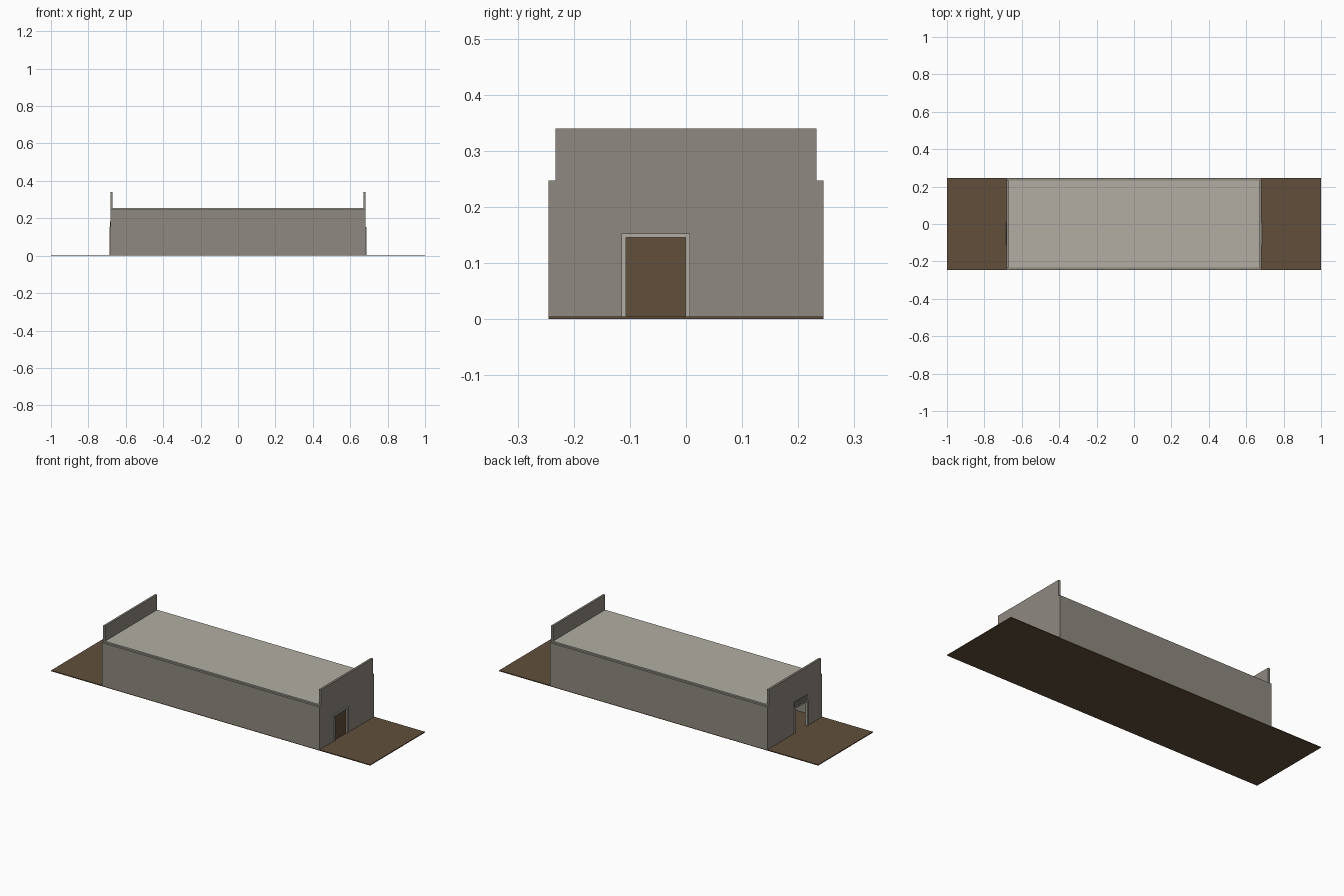
import bpy
import bmesh

cube = bpy.data.objects.get("Cube")
if cube:
    bpy.data.objects.remove(cube, do_unlink=True)


def material(name, srgb):
    col = [((c / 255 + 0.055) / 1.055) ** 2.4 for c in srgb] + [1.0]
    m = bpy.data.materials.new(name)
    m.use_nodes = True
    m.diffuse_color = col
    bsdf = next(n for n in m.node_tree.nodes if n.type == 'BSDF_PRINCIPLED')
    bsdf.inputs["Base Color"].default_value = col
    bsdf.inputs["Roughness"].default_value = 0.9
    return m


WALL = material("grey concrete", (143, 138, 129))
LIGHT = material("light concrete", (178, 174, 164))
EARTH = material("brown earth", (97, 79, 59))
DARK = material("dark grey panel", (112, 107, 99))


def extrude_x(name, outline, x0, x1, mat):
    """Extrude a closed (y, z) outline from x0 to x1."""
    bm = bmesh.new()
    face = bm.faces.new([bm.verts.new((x0, y, z)) for y, z in outline])
    ext = bmesh.ops.extrude_face_region(bm, geom=[face])
    verts = [g for g in ext["geom"] if isinstance(g, bmesh.types.BMVert)]
    bmesh.ops.translate(bm, verts=verts, vec=(x1 - x0, 0, 0))
    bmesh.ops.recalc_face_normals(bm, faces=bm.faces)
    me = bpy.data.meshes.new(name)
    bm.to_mesh(me)
    bm.free()
    me.materials.append(mat)
    ob = bpy.data.objects.new(name, me)
    bpy.context.collection.objects.link(ob)
    return ob


def box(name, x, y, z, mat):
    outline = [(y[0], z[0]), (y[1], z[0]), (y[1], z[1]), (y[0], z[1])]
    return extrude_x(name, outline, x[0], x[1], mat)


# Main dimensions
FLOOR, EAVE, ROOF, TOP = 0.005, 0.247, 0.254, 0.34
HALF_Y, INSET_Y = 0.245, 0.233
OUT, INN = 0.682, 0.670
DOOR = (-0.107, -0.001)
DOOR_TOP, TRIM = 0.145, 0.008

# Ground slab, long walls and roof
box("ground", (-1, 1), (-HALF_Y, HALF_Y), (0, FLOOR), EARTH)
for side, s in (("front", -1), ("back", 1)):
    ys = sorted((s * INSET_Y, s * HALF_Y))
    box(side + "_wall", (-INN, INN), ys, (FLOOR, EAVE), WALL)
box("roof", (-INN, INN), (-INSET_Y, INSET_Y), (EAVE - 0.006, ROOF), LIGHT)

# End walls with stepped parapets and doorways, each with a raised surround
end_outline = [
    (-HALF_Y, FLOOR), (DOOR[0], FLOOR), (DOOR[0], DOOR_TOP), (DOOR[1], DOOR_TOP),
    (DOOR[1], FLOOR), (HALF_Y, FLOOR), (HALF_Y, EAVE), (INSET_Y, EAVE),
    (INSET_Y, TOP), (-INSET_Y, TOP), (-INSET_Y, EAVE), (-HALF_Y, EAVE)]
a, b = DOOR
frame_outline = [
    (a - TRIM, FLOOR), (a, FLOOR), (a, DOOR_TOP), (b, DOOR_TOP), (b, FLOOR),
    (b + TRIM, FLOOR), (b + TRIM, DOOR_TOP + TRIM), (a - TRIM, DOOR_TOP + TRIM)]
for side, s in (("left", 1), ("right", -1)):
    extrude_x(side + "_end_wall", end_outline, s * INN, s * OUT, WALL)
    extrude_x(side + "_door_frame", frame_outline, s * OUT, s * (OUT + 0.005), LIGHT)

# Closed door on one end, open doorway with a panel above on the other
box("left_door", (INN, INN + 0.008), DOOR, (FLOOR, DOOR_TOP), EARTH)
box("right_door_panel", (-OUT - 0.003, -OUT), (a - TRIM, b + TRIM),
    (DOOR_TOP + TRIM, DOOR_TOP + 0.038), DARK)
